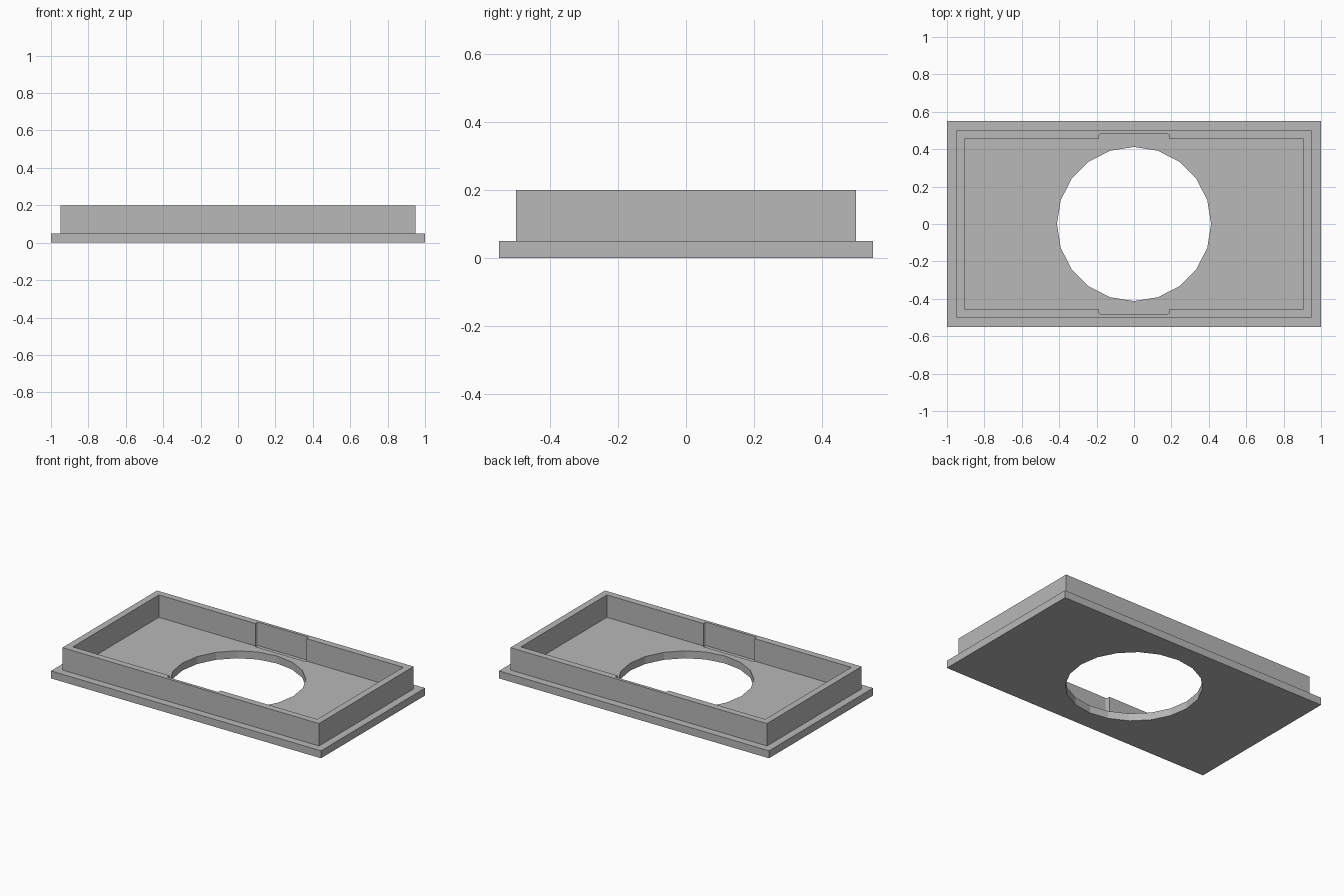
import bpy
import bmesh
from math import cos, sin, pi

cube = bpy.data.objects.get("Cube")
if cube:
    bpy.data.objects.remove(cube, do_unlink=True)

grey = bpy.data.materials.new("plain_grey")
grey.use_nodes = True
colour = (0.48, 0.48, 0.48, 1)
grey.diffuse_color = colour
grey.node_tree.nodes["Principled BSDF"].inputs["Base Color"].default_value = colour


def prism(name, outline, z0, z1):
    """Extrude a flat outline from z0 up to z1."""
    bm = bmesh.new()
    base = bm.faces.new([bm.verts.new((x, y, z0)) for x, y in outline])
    top = bmesh.ops.extrude_face_region(bm, geom=[base])["geom"]
    for v in top:
        if isinstance(v, bmesh.types.BMVert):
            v.co.z = z1
    bmesh.ops.recalc_face_normals(bm, faces=bm.faces)
    mesh = bpy.data.meshes.new(name)
    bm.to_mesh(mesh)
    bm.free()
    mesh.materials.append(grey)
    obj = bpy.data.objects.new(name, mesh)
    bpy.context.collection.objects.link(obj)
    return obj


def rectangle(hx, hy, cy=0):
    return [(-hx, cy - hy), (hx, cy - hy), (hx, cy + hy), (-hx, cy + hy)]


def rounded_rectangle(hx, hy, cy, r, steps=3):
    points = []
    for quarter, (sx, sy) in enumerate([(1, 1), (-1, 1), (-1, -1), (1, -1)]):
        for i in range(steps + 1):
            a = (quarter + i / steps) * pi / 2
            points.append((sx * (hx - r) + r * cos(a), cy + sy * (hy - r) + r * sin(a)))
    return points


def cut(obj, cutters):
    """Subtract the cutters and bake the result."""
    for cutter in cutters:
        cutter.hide_render = True
        mod = obj.modifiers.new("cut", 'BOOLEAN')
        mod.operation = 'DIFFERENCE'
        mod.solver = 'EXACT'
        mod.object = cutter
    graph = bpy.context.evaluated_depsgraph_get()
    baked = bpy.data.meshes.new_from_object(obj.evaluated_get(graph))
    obj.modifiers.clear()
    obj.data = baked


# Flange plate and raised rectangular wall
flange = prism("flange_plate", rectangle(1, 0.55), 0, 0.05)
wall = prism("raised_wall", rectangle(0.95, 0.5), 0.05, 0.2)

# Cutters: round opening, wall interior and the two clip slots
opening = prism("opening_cutter",
                [(0.412 * cos(i * pi / 10), 0.412 * sin(i * pi / 10)) for i in range(20)],
                -0.1, 0.1)
interior = prism("interior_cutter", rectangle(0.905, 0.455), 0, 0.3)
slots = [prism("slot_cutter", rounded_rectangle(0.19, 0.0165, side * 0.4635, 0.008), 0.043, 0.3)
         for side in (-1, 1)]

cut(flange, [opening] + slots)
cut(wall, [interior] + slots)

for helper in [opening, interior] + slots:
    bpy.data.objects.remove(helper, do_unlink=True)
